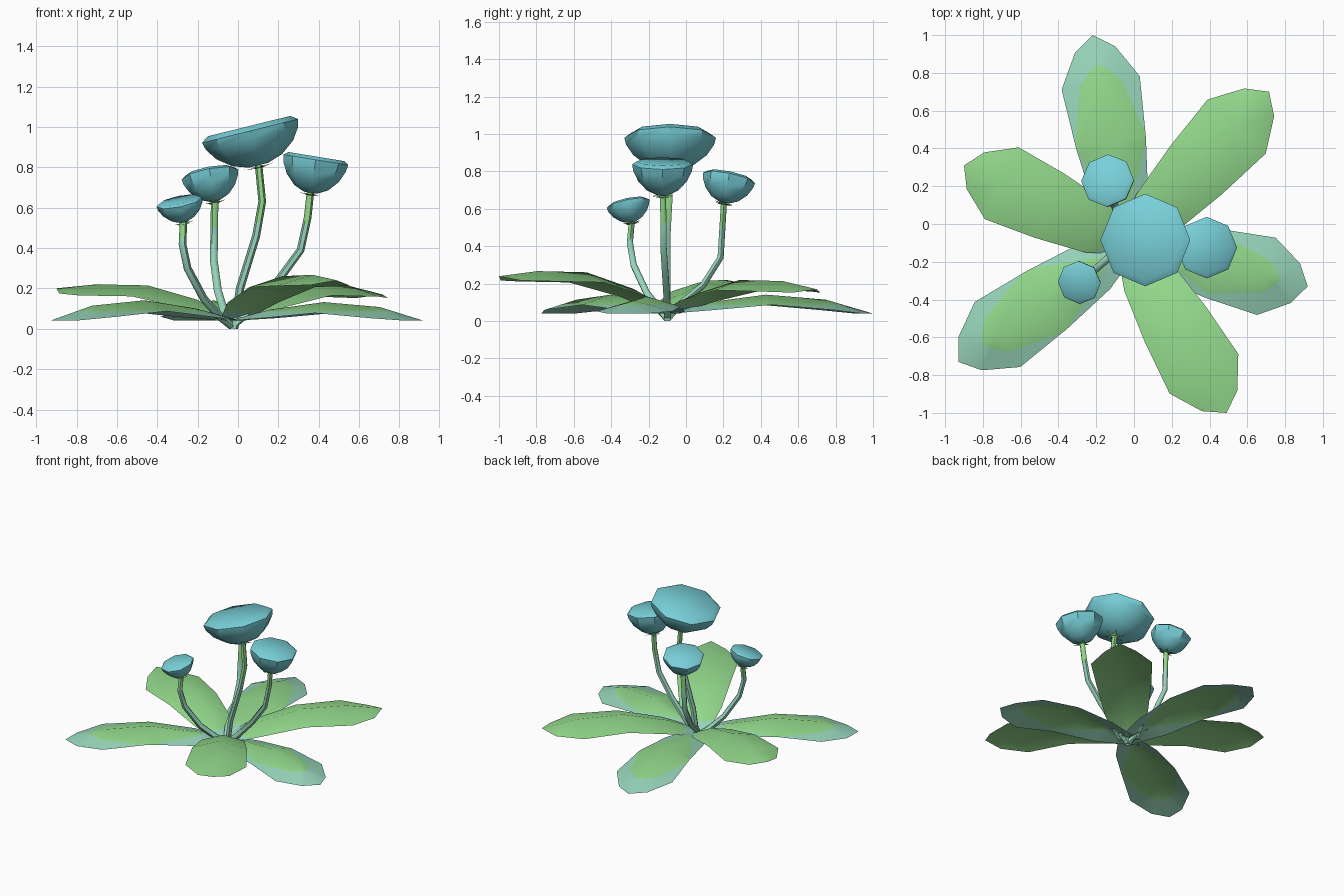
import bpy, bmesh, math
from mathutils import Vector

if "Cube" in bpy.data.objects:
    bpy.data.objects.remove(bpy.data.objects["Cube"])


def material(name, rgb):
    m = bpy.data.materials.new(name)
    m.diffuse_color = (*rgb, 1)
    m.use_nodes = True
    m.node_tree.nodes["Principled BSDF"].inputs["Base Color"].default_value = m.diffuse_color
    return m


PETAL = material("petal_blue", (0.19, 0.63, 0.69))
GREEN = material("leaf_green", (0.29, 0.69, 0.26))
TEAL = material("pale_teal", (0.31, 0.66, 0.49))


def finish(bm, name, mats, angle=50):
    me = bpy.data.meshes.new(name)
    bm.to_mesh(me)
    bm.free()
    ob = bpy.data.objects.new(name, me)
    bpy.context.collection.objects.link(ob)
    for m in mats:
        me.materials.append(m)
    bpy.ops.object.select_all(action='DESELECT')
    ob.select_set(True)
    bpy.context.view_layer.objects.active = ob
    bpy.ops.object.shade_smooth_by_angle(angle=math.radians(angle))
    return ob


def bridge(bm, a, b):
    n = len(a)
    for i in range(n):
        j = (i + 1) % n
        bm.faces.new((a[i], a[j], b[j], b[i]))


# Leaves: arched three-column strips, pale where they come near the ground
BASE = Vector((-0.03, -0.1, 0))
# t along leaf, half width, height fraction of the arch
ROWS = [(0.0, 0.07, 0.0), (0.2, 0.145, 0.55), (0.48, 0.187, 0.92),
        (0.77, 0.21, None), (0.93, 0.108, None)]


def leaf(name, tip, peak, tip_z):
    axis = Vector((*tip, 0)) - BASE
    side = Vector((-axis.y, axis.x, 0)).normalized()
    bm = bmesh.new()
    prev = None
    for t, w, f in ROWS:
        if f is None:
            u = (t - 0.66) / 0.34
            z = peak + (tip_z - peak) * u
        else:
            z = 0.04 + (peak - 0.04) * f
        drop = 0.055 * min(1, w / 0.19)
        row = []
        for s in (-1, 0, 1):
            p = BASE + axis * t + side * (w * s)
            p.z = max(0.04, z - drop * abs(s)) if t else 0.04
            row.append(bm.verts.new(p))
        if prev:
            for i in (0, 1):
                bm.faces.new((prev[i], row[i], row[i + 1], prev[i + 1]))
        prev = row
    end = bm.verts.new((*tip, tip_z))
    for i in (0, 1):
        bm.faces.new((prev[i], end, prev[i + 1]))
    cut = 0.085
    bmesh.ops.triangulate(bm, faces=bm.faces[:])
    bmesh.ops.bisect_plane(bm, geom=bm.verts[:] + bm.edges[:] + bm.faces[:],
                           plane_co=(0, 0, cut), plane_no=(0, 0, 1))
    for face in bm.faces:
        if face.normal.z == 0:
            face.normal_update()
        face.material_index = 1 if face.calc_center_median().z < cut else 0
    bmesh.ops.recalc_face_normals(bm, faces=bm.faces[:])
    bm.normal_update()
    if sum(f.normal.z for f in bm.faces) < 0:
        bmesh.ops.reverse_faces(bm, faces=bm.faces[:])
    finish(bm, name, (GREEN, TEAL))


for args in (("leaf_back", (-0.22, 1.0), 0.15, 0.04),
             ("leaf_back_right", (0.715, 0.70), 0.235, 0.17),
             ("leaf_right", (0.92, -0.33), 0.14, 0.04),
             ("leaf_front", (0.49, -1.0), 0.28, 0.24),
             ("leaf_front_left", (-0.93, -0.73), 0.15, 0.04),
             ("leaf_back_left", (-0.90, 0.31), 0.23, 0.20)):
    leaf(*args)


# Stems: tapered six-sided tubes, pale below and green near the flower
def stem(name, pts, green_from, r=0.021):
    pts = [Vector(p) for p in pts]
    bm = bmesh.new()
    prev = None
    for i, p in enumerate(pts):
        d = (pts[min(i + 1, len(pts) - 1)] - pts[max(i - 1, 0)]).normalized()
        q = Vector((0, 0, 1)).rotation_difference(d)
        rad = r * (1 - 0.15 * i / len(pts))
        ring = [bm.verts.new(p + q @ Vector((rad * math.cos(k * math.pi / 3),
                                             rad * math.sin(k * math.pi / 3), 0)))
                for k in range(6)]
        for v in ring:
            v.co.z = max(v.co.z, 0)
        if prev:
            bridge(bm, prev, ring)
        prev = ring
    bmesh.ops.bisect_plane(bm, geom=bm.verts[:] + bm.edges[:] + bm.faces[:],
                           plane_co=(0, 0, green_from), plane_no=(0, 0, 1))
    for face in bm.faces:
        face.material_index = int(face.calc_center_median().z < green_from)
    finish(bm, name, (GREEN, TEAL), 60)


# Flower heads: tilted eight-sided bowls with a nearly flat top
BOWL = [(0.86, 0.0, 0.10), (1.0, 0.0, 0), (0.96, 0.22, 0),
        (0.80, 0.55, 0), (0.52, 0.85, 0), (0.2, 1.0, 0)]  # radius, depth, rise


def flower(name, centre, normal, radius, depth):
    c = Vector(centre)
    q = Vector((0, 0, 1)).rotation_difference(Vector(normal).normalized())

    def pt(r, a, z):
        return c + q @ Vector((r * math.cos(a), r * math.sin(a), z))

    bm = bmesh.new()
    prev = None
    for r, d, up in BOWL:
        ring = [bm.verts.new(pt(r * radius, k * math.pi / 4, up * radius - d * depth))
                for k in range(8)]
        if prev:
            bridge(bm, ring, prev)
        else:
            bm.faces.new(ring)
        prev = ring
    bm.faces.new(prev[::-1])
    bmesh.ops.recalc_face_normals(bm, faces=bm.faces[:])
    finish(bm, name + "_head", (PETAL,), 40)

    # Sepals: a pointed star beneath the bowl
    bm = bmesh.new()
    out = 0.03 + 0.2 * radius
    low = bm.verts.new(pt(0, 0, -depth - 0.018))
    star = [bm.verts.new(pt(out if k % 2 == 0 else 0.025, k * math.pi / 6,
                            -depth - 0.004 if k % 2 == 0 else -depth - 0.01))
            for k in range(12)]
    for k in range(12):
        bm.faces.new((low, star[(k + 1) % 12], star[k]))
    finish(bm, name + "_sepals", (GREEN,), 30)
    return pt(0, 0, -depth)


for name, centre, normal, radius, depth, green, path in (
    ("main_flower", (0.06, -0.085, 0.98), (-0.24, 0, 0.97), 0.245, 0.175, 0.53,
     [(-0.02, -0.1, 0), (0.01, -0.1, 0.2), (0.09, -0.1, 0.46), (0.12, -0.09, 0.63)]),
    ("right_flower", (0.385, -0.125, 0.837), (0.16, 0, 0.98), 0.163, 0.165, 0.52,
     [(-0.03, -0.1, 0.01), (0.06, -0.1, 0.09), (0.2, -0.11, 0.24),
      (0.31, -0.12, 0.39), (0.345, -0.12, 0.55)]),
    ("back_flower", (-0.14, 0.23, 0.765), (-0.18, 0.2, 0.96), 0.142, 0.135, 0.50,
     [(-0.03, -0.1, 0.01), (-0.07, -0.03, 0.09), (-0.1, 0.09, 0.19),
      (-0.12, 0.185, 0.34)]),
    ("left_flower", (-0.29, -0.31, 0.627), (-0.2, -0.2, 0.95), 0.116, 0.1, 0.45,
     [(-0.03, -0.1, 0.01), (-0.09, -0.14, 0.06), (-0.17, -0.21, 0.15),
      (-0.25, -0.28, 0.3), (-0.275, -0.3, 0.42)]),
):
    top = flower(name, centre, normal, radius, depth)
    stem(name + "_stem", path + [top], green)
